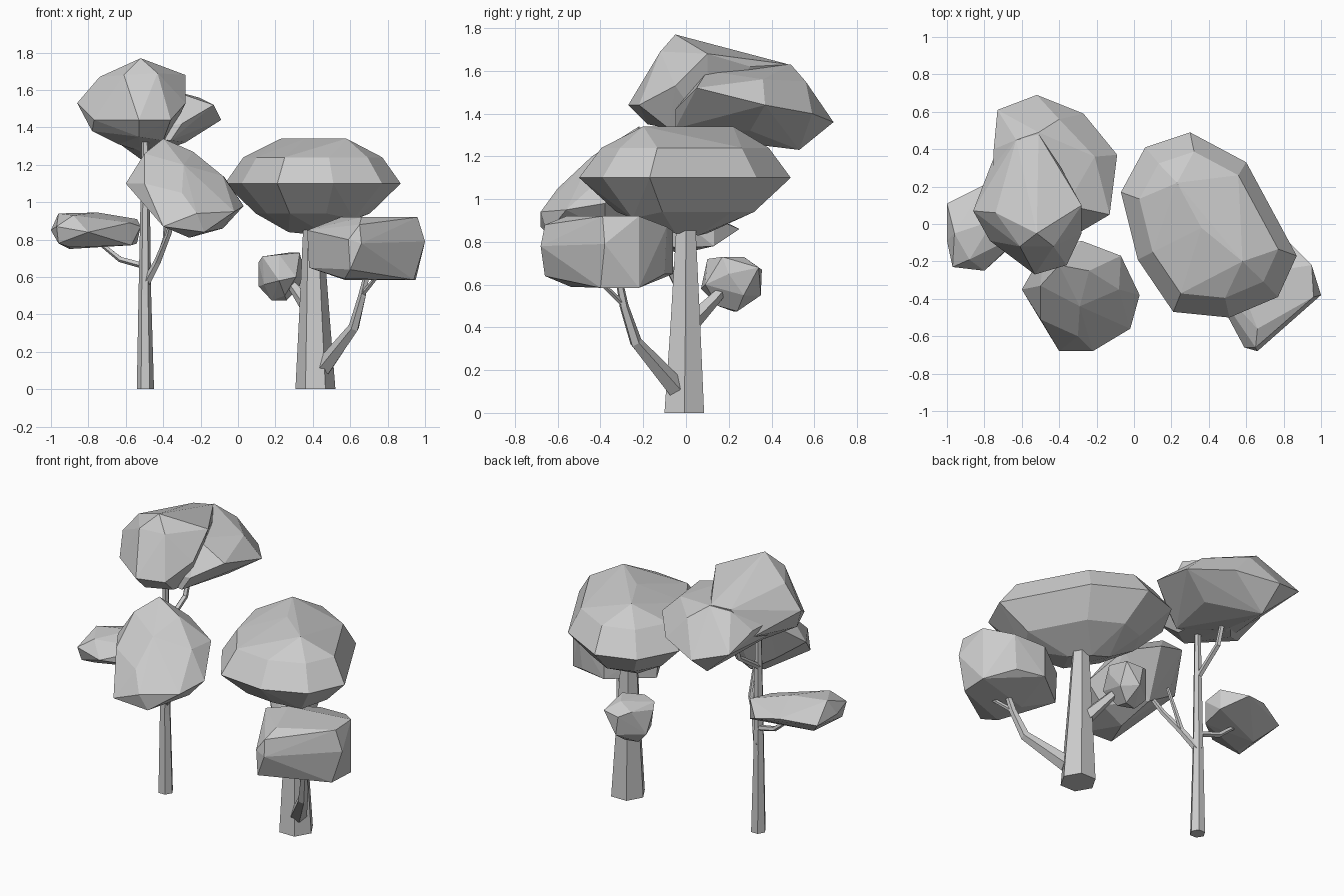
import bpy, bmesh, math
from mathutils import Vector

grey = bpy.data.materials.new("light_grey")
grey.diffuse_color = (0.6, 0.6, 0.6, 1)


def finish(bm, name):
    bmesh.ops.recalc_face_normals(bm, faces=bm.faces)
    me = bpy.data.meshes.new(name)
    bm.to_mesh(me)
    bm.free()
    me.materials.append(grey)
    ob = bpy.data.objects.new(name, me)
    bpy.context.collection.objects.link(ob)


def blob(name, pts):
    """Faceted foliage clump: convex hull of its corner points."""
    bm = bmesh.new()
    for p in pts:
        bm.verts.new(p)
    r = bmesh.ops.convex_hull(bm, input=bm.verts)
    junk = {v for k in ("geom_interior", "geom_unused") for v in r[k]
            if isinstance(v, bmesh.types.BMVert)}
    bmesh.ops.delete(bm, geom=list(junk), context='VERTS')
    bmesh.ops.dissolve_limit(bm, angle_limit=0.03, verts=bm.verts, edges=bm.edges)
    finish(bm, name)


def rings(outline, centre, levels):
    """Copies of a plan outline at several heights: (z, scale)."""
    cx, cy = centre
    return [(cx + (x - cx) * s, cy + (y - cy) * s, z)
            for z, s in levels for x, y in outline]


def limb(name, path, sides=6):
    """Tapered tube along (x, y, z, radius) points."""
    bm = bmesh.new()
    P = [Vector(p[:3]) for p in path]
    loops = []
    for i, p in enumerate(P):
        t = (P[min(i + 1, len(P) - 1)] - P[max(i - 1, 0)]).normalized()
        if i == 0 and p.z == 0:
            t = Vector((0, 0, 1))
        u = t.cross(Vector((0, 1, 0))).normalized()
        v = t.cross(u)
        loops.append([bm.verts.new(p + path[i][3] * (u * math.cos(a) + v * math.sin(a)))
                      for a in (2 * math.pi * k / sides for k in range(sides))])
    for a, b in zip(loops, loops[1:]):
        for k in range(sides):
            j = (k + 1) % sides
            bm.faces.new((a[k], a[j], b[j], b[k]))
    bm.faces.new(loops[0])
    bm.faces.new(loops[-1])
    finish(bm, name)


# Tall tree: trunk and branches
limb("tall_trunk", [(-.495, -.02, 0, .046), (-.498, -.02, .5, .034), (-.495, -.02, 1.36, .019)])
limb("tall_front_branch", [(-.5, -.01, .55, .026), (-.43, -.08, .68, .02),
                           (-.37, -.18, .83, .016), (-.34, -.25, .95, .013)], 5)
limb("tall_front_twig", [(-.43, -.08, .68, .016), (-.39, -.09, .8, .013), (-.38, -.15, .98, .01)], 5)
limb("tall_left_branch", [(-.5, -.01, .66, .018), (-.63, .01, .695, .016), (-.76, .03, .80, .012)], 5)
limb("tall_back_branch", [(-.5, -.01, 1.05, .018), (-.49, .17, 1.17, .017), (-.49, .23, 1.36, .014)], 5)

# Tall tree: foliage
blob("tall_crown", [
    (-.86, .07, 1.53), (-.77, -.09, 1.44), (-.53, -.27, 1.44), (-.36, -.22, 1.44),
    (-.28, -.05, 1.53), (-.61, -.12, 1.68), (-.43, -.12, 1.69), (-.52, -.05, 1.77),
    (-.28, .10, 1.68), (-.74, .06, 1.67), (-.63, .45, 1.62), (-.51, .48, 1.63),
    (-.39, .30, 1.62), (-.78, 0, 1.38), (-.53, -.18, 1.35), (-.4, -.08, 1.33),
    (-.52, .25, 1.27), (-.74, .38, 1.45), (-.64, .1, 1.31), (-.39, .1, 1.31)])
blob("tall_crown_back", [
    (-.75, .40, 1.5), (-.73, .61, 1.42), (-.52, .69, 1.36), (-.27, .59, 1.40),
    (-.09, .37, 1.44), (-.13, .05, 1.52), (-.21, .36, 1.56), (-.51, .49, 1.63),
    (-.40, .56, 1.55), (-.63, .45, 1.61), (-.52, .53, 1.23), (-.36, -.05, 1.33),
    (-.70, 0, 1.36), (-.28, .3, 1.32), (-.52, .2, 1.27), (-.76, .2, 1.5),
    (-.36, .1, 1.60), (-.3, -.05, 1.42)])
blob("tall_front_foliage", [
    (-.60, -.35, 1.10), (-.48, -.14, 1.27), (-.40, -.22, 1.34), (-.28, -.09, 1.2),
    (-.24, -.25, 1.27), (-.07, -.17, 1.13), (.03, -.38, .98), (-.02, -.56, .95),
    (-.22, -.68, .94), (-.40, -.68, .87), (-.50, -.51, 1.10), (-.26, -.42, .81),
    (-.18, -.65, .84), (-.08, -.38, .86), (-.3, -.22, .9), (-.46, -.25, 1.0),
    (-.08, -.35, 1.14), (-.29, -.44, 1.2), (-.50, -.33, 1.26), (-.3, -.60, 1.05)])
blob("tall_left_foliage", [
    (-1, .11, .85), (-1, -.09, .85), (-.97, -.23, .87), (-.8, -.25, .84),
    (-.96, -.05, .94), (-.75, .02, .945), (-.88, -.19, .93), (-.8, .21, .88),
    (-.66, .25, .86), (-.54, .13, .91), (-.54, .13, .78), (-.96, -.2, .78),
    (-.66, .05, .77), (-.9, 0, .75), (-.9, -.15, .76), (-.52, .02, .87),
    (-.58, -.04, .89), (-.57, -.04, .77)])

# Stout tree: trunk and branches
limb("stout_trunk", [(.414, -.008, 0, .107), (.408, -.003, .4, .081), (.40, 0, .92, .049)])
limb("stout_front_branch", [(.46, -.05, .12, .05), (.62, -.235, .33, .03),
                            (.665, -.29, .5, .022), (.70, -.32, .66, .015)], 5)
limb("stout_front_twig", [(.66, -.285, .5, .014), (.75, -.4, .61, .011)], 5)
limb("stout_back_branch", [(.39, .02, .42, .045), (.31, .13, .53, .03), (.24, .21, .62, .02)], 5)

# Stout tree: wide crown, its widest ring at z 1.10 under a diagonal ridge
crown = [(-.07, .17), (.06, .41), (.30, .49), (.60, .33), (.74, .02), (.87, -.17),
         (.77, -.39), (.51, -.50), (.21, -.47), (.02, -.19)]
blob("stout_crown", rings(crown, (.4, 0), [(1.10, 1), (1.24, .79), (.94, .65)])
     + [(.23, .22, 1.34), (.58, -.2, 1.34), (.36, -.02, 1.34),
        (.27, .1, .84), (.37, .06, .83), (.45, -.05, .84), (.62, -.25, .91)])

# Stout tree: boxy clump in front and small clump behind
blob("stout_front_foliage", [
    (.95, -.22, .92), (.95, -.22, .585), (1, -.38, .79), (.96, -.39, .92),
    (.94, -.40, .585), (.66, -.68, .78), (.65, -.66, .88), (.60, -.66, .64),
    (.59, -.66, .80), (.66, -.56, .92), (.57, -.54, .59), (.53, -.53, .78),
    (.37, -.25, .85), (.38, -.25, .65), (.62, -.06, .85), (.62, -.06, .65),
    (.82, -.09, .87), (.80, -.10, .65), (.55, -.28, .92), (.57, -.33, .585)])
blob("stout_back_foliage", [
    (.13, .13, .71), (.17, .31, .70), (.27, .27, .73), (.33, .17, .73), (.22, .10, .72),
    (.11, .17, .68), (.11, .24, .55), (.23, .355, .67), (.34, .34, .68), (.35, .20, .65),
    (.31, .09, .60), (.22, .07, .58), (.25, .35, .55), (.33, .27, .55), (.14, .15, .56),
    (.18, .22, .475), (.26, .24, .475), (.25, .15, .50)])
